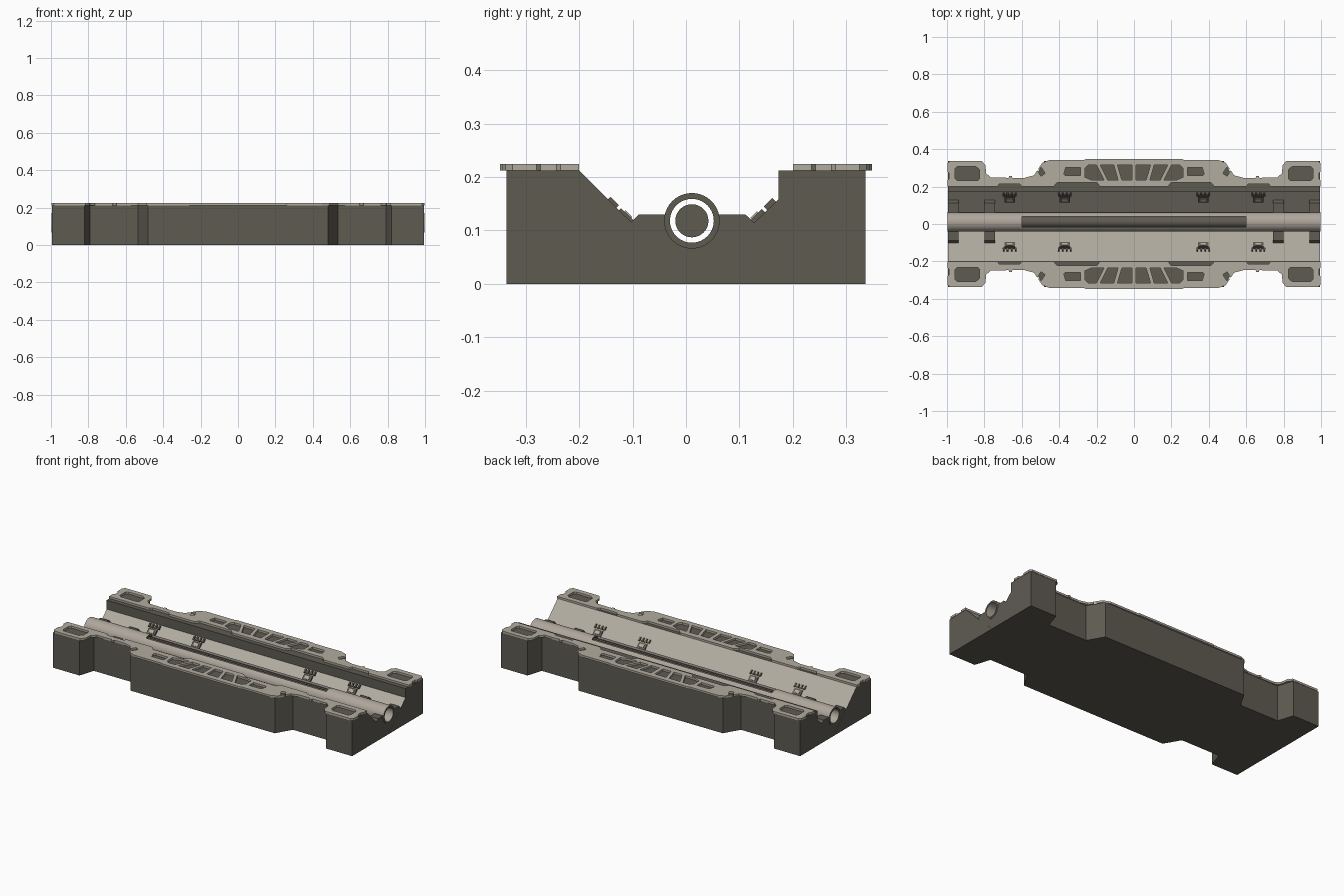
import bpy, bmesh, math
from mathutils import Matrix, Vector

if "Cube" in bpy.data.objects:
    bpy.data.objects.remove(bpy.data.objects["Cube"])


def material(name, rgb):
    m = bpy.data.materials.new(name)
    m.diffuse_color = (*rgb, 1)
    m.use_nodes = True
    m.node_tree.nodes["Principled BSDF"].inputs["Base Color"].default_value = m.diffuse_color
    return m


DARK = material("dark olive grey", (0.112, 0.105, 0.083))
LIGHT = material("warm light grey", (0.445, 0.413, 0.350))
PIPE = material("pipe grey", (0.43, 0.385, 0.335))
TUBE_Y, TUBE_Z = 0.011, 0.118


def make(name, bm, *mats):
    bmesh.ops.recalc_face_normals(bm, faces=bm.faces)
    me = bpy.data.meshes.new(name)
    bm.to_mesh(me)
    bm.free()
    for m in mats:
        me.materials.append(m)
    ob = bpy.data.objects.new(name, me)
    bpy.context.collection.objects.link(ob)
    return ob


def add_prism(bm, pts, a, b, axis='z'):
    """Extrude a 2D outline; axis z takes (x, y), axis x takes (y, z)."""
    def place(p, t):
        return (p[0], p[1], t) if axis == 'z' else (t, p[0], p[1])
    lo = [bm.verts.new(place(p, a)) for p in pts]
    hi = [bm.verts.new(place(p, b)) for p in pts]
    n = len(pts)
    bm.faces.new(lo[::-1])
    top = bm.faces.new(hi)
    for i in range(n):
        j = (i + 1) % n
        bm.faces.new((lo[i], lo[j], hi[j], hi[i]))
    return top


def add_box(bm, loc, size, rx=0.0):
    bmesh.ops.create_cube(bm, size=1, matrix=Matrix.Translation(loc)
                          @ Matrix.Rotation(rx, 4, 'X') @ Matrix.Diagonal((*size, 1)))


def apply(ob, kind, **props):
    mod = ob.modifiers.new(kind, kind)
    for k, v in props.items():
        setattr(mod, k, v)
    bpy.context.view_layer.objects.active = ob
    bpy.ops.object.modifier_apply(modifier=mod.name)


def cut(ob, bm):
    cutter = make("cutter", bm)
    cutter.hide_render = True
    apply(ob, 'BOOLEAN', operation='DIFFERENCE', solver='EXACT', object=cutter)
    bpy.data.objects.remove(cutter)


def mirror_x(pts):
    return [(-x, y) for x, y in reversed(pts)]


# Body: waisted plan with a V trough cut along it
half = [(0.48, 0.336), (0.535, 0.242), (0.79, 0.242), (0.82, 0.336), (0.995, 0.336)]
back = mirror_x(half) + half
bm = bmesh.new()
add_prism(bm, back + [(x, -y) for x, y in reversed(back)], 0, 0.212)
body = make("body", bm, DARK, LIGHT)
bm = bmesh.new()
add_prism(bm, [(-0.2, 0.212), (TUBE_Y, 0.003), (0.173, 0.158), (0.173, 0.3), (-0.2, 0.3)],
          -1.1, 1.1, 'x')
cut(body, bm)
for p in body.data.polygons:
    p.material_index = 1 if abs(p.normal.y) > 0.6 and p.normal.z > 0.5 else 0

# Deck plates: bevelled outline, then windows showing the dark body below
outer = [(0.255, 0.348), (0.265, 0.343), (0.45, 0.343), (0.49, 0.328), (0.515, 0.29),
         (0.535, 0.26), (0.585, 0.247), (0.65, 0.247), (0.653, 0.256), (0.667, 0.256),
         (0.67, 0.247), (0.765, 0.249), (0.79, 0.27), (0.795, 0.315), (0.815, 0.338), (0.985, 0.338),
         (0.998, 0.325), (0.998, 0.28), (0.988, 0.272), (0.988, 0.242), (0.998, 0.235)]
inner = [(0.998, 0.2), (0.73, 0.2), (0.72, 0.215), (0.61, 0.215), (0.60, 0.2),
         (0.43, 0.2), (0.41, 0.223), (0.2, 0.223), (0.18, 0.2)]
right = outer + inner
bm = bmesh.new()
top = add_prism(bm, right + mirror_x(right), 0.212, 0.213)
bmesh.ops.inset_region(bm, faces=[top], thickness=0.009, use_even_offset=True)
for v in top.verts:
    v.co.z = 0.224
deck = make("deck_plates", bm, LIGHT)
windows = [
    [(0.012, 0.235), (0.065, 0.235), (0.088, 0.315), (0.012, 0.315)],
    [(0.085, 0.235), (0.140, 0.235), (0.180, 0.315), (0.108, 0.315)],
    [(0.160, 0.235), (0.225, 0.235), (0.262, 0.250), (0.262, 0.298), (0.245, 0.315), (0.2, 0.315)],
    [(0.285, 0.258), (0.365, 0.258), (0.375, 0.268), (0.365, 0.302), (0.285, 0.302)],
    [(0.475, 0.270), (0.498, 0.256), (0.518, 0.288), (0.495, 0.302)],
    [(0.835, 0.232), (0.945, 0.232), (0.957, 0.245), (0.957, 0.295), (0.945, 0.307),
     (0.845, 0.307), (0.826, 0.290), (0.826, 0.241)],
]
bm = bmesh.new()
for w in windows:
    add_prism(bm, w, 0.2, 0.24)
    add_prism(bm, mirror_x(w), 0.2, 0.24)
cut(deck, bm)
apply(deck, 'MIRROR', use_axis=(False, True, False))

# Cradle blocks that carry the pipe in the trough
arc = [(TUBE_Y + 0.047 * math.cos(a), TUBE_Z + 0.047 * math.sin(a))
       for a in (math.radians(14 - i * 208 / 16) for i in range(17))]
cradle = [(-0.088, 0.13), (-0.104, 0.114), (TUBE_Y, 0.003), (0.128, 0.114), (0.111, 0.13)] + arc
bm = bmesh.new()
for a, b in ((0.938, 0.994), (0.742, 0.798)):
    add_prism(bm, cradle, a, b, 'x')
    add_prism(bm, cradle, -b, -a, 'x')
make("pipe_cradles", bm, DARK)

# Hollow pipe with a slot along its top
bm = bmesh.new()
N = 40
rings = []
for x, r in ((-0.997, 0.052), (0.997, 0.052), (0.997, 0.041), (-0.997, 0.041)):
    rings.append([bm.verts.new((x, TUBE_Y + r * math.cos(2 * math.pi * i / N),
                                TUBE_Z + r * math.sin(2 * math.pi * i / N))) for i in range(N)])
for k in range(4):
    A, B = rings[k], rings[(k + 1) % 4]
    for i in range(N):
        j = (i + 1) % N
        bm.faces.new((A[i], A[j], B[j], B[i]))
pipe = make("pipe", bm, PIPE, DARK)
bm = bmesh.new()
add_box(bm, (0, TUBE_Y, 0.17), (1.2, 0.056, 0.1))
cut(pipe, bm)
for p in pipe.data.polygons:
    p.material_index = 1 if abs(p.normal.x) > 0.9 else 0

# Rod inside the pipe
bm = bmesh.new()
bmesh.ops.create_cone(bm, cap_ends=True, segments=32, radius1=0.031, radius2=0.031, depth=1.24,
                      matrix=Matrix.Translation((0, TUBE_Y, TUBE_Z)) @ Matrix.Rotation(math.pi / 2, 4, 'Y'))
rod = make("inner_rod", bm, DARK)

# Clips on both trough walls: a square pad with a comb above it
frames, pads = bmesh.new(), bmesh.new()
for s, y0 in ((-1, -0.113), (1, 0.133)):
    rx = s * math.radians(44.5)
    up = Vector((0, s * math.cos(rx), abs(math.sin(rx))))
    for x in (-0.665, -0.37, 0.37, 0.665):
        base = Vector((x, y0, 0.004 + abs(y0 - TUBE_Y) * 0.975))

        def part(bm, dx, du, w, h, t):
            add_box(bm, base + up * du + Vector((dx, 0, 0)), (w, h, t), rx)
        part(frames, 0, 0, 0.055, 0.036, 0.012)
        part(pads, 0, 0, 0.030, 0.018, 0.018)
        part(frames, 0, 0.028, 0.074, 0.007, 0.012)
        for dx in (-0.032, -0.011, 0.011, 0.032):
            part(frames, dx, 0.036, 0.009, 0.022, 0.014)
make("clip_frames", frames, DARK)
make("clip_pads", pads, LIGHT)

# Smooth the round parts only
for ob in (pipe, rod):
    bpy.ops.object.select_all(action='DESELECT')
    ob.select_set(True)
    bpy.context.view_layer.objects.active = ob
    bpy.ops.object.shade_smooth_by_angle(angle=math.radians(35))
